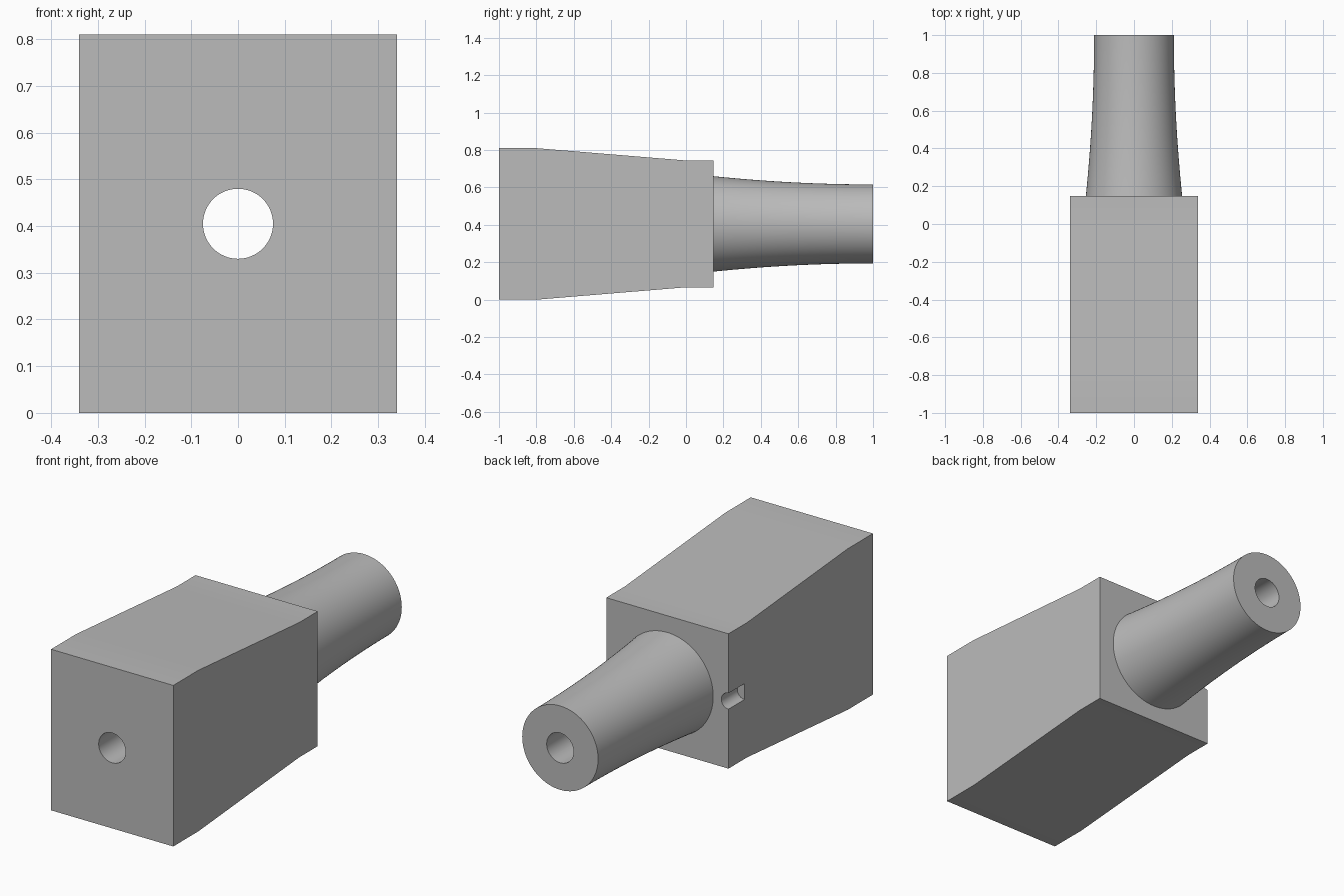
import bpy, bmesh, math
from mathutils import Matrix

cube = bpy.data.objects.get("Cube")
if cube:
    bpy.data.objects.remove(cube, do_unlink=True)

AXIS_Z = 0.405     # height of the bore axis
HALF_W = 0.34      # half width of the block
BLOCK_END = 0.148  # rear face of the block

grey = bpy.data.materials.new("plain grey")
grey.use_nodes = True
colour = (0.5, 0.5, 0.5, 1)
grey.diffuse_color = colour
grey.node_tree.nodes["Principled BSDF"].inputs["Base Color"].default_value = colour


def finish(name, bm):
    bmesh.ops.recalc_face_normals(bm, faces=bm.faces)
    mesh = bpy.data.meshes.new(name)
    bm.to_mesh(mesh)
    bm.free()
    mesh.materials.append(grey)
    obj = bpy.data.objects.new(name, mesh)
    bpy.context.collection.objects.link(obj)
    return obj


def rod(name, x, profile, sides):
    """Solid round bar along y from (y, radius) pairs."""
    bm = bmesh.new()
    rings = []
    for y, r in profile:
        angles = [2 * math.pi * i / sides for i in range(sides)]
        rings.append([bm.verts.new((x + r * math.cos(a), y, AXIS_Z + r * math.sin(a)))
                      for a in angles])
    for a, b in zip(rings, rings[1:]):
        for i in range(sides):
            j = (i + 1) % sides
            bm.faces.new((a[i], a[j], b[j], b[i]))
    bm.faces.new(rings[0])
    bm.faces.new(rings[-1])
    return finish(name, bm)


def combine(target, other, operation):
    other.hide_render = True
    mod = target.modifiers.new(operation.lower(), "BOOLEAN")
    mod.operation = operation
    mod.solver = "EXACT"
    mod.object = other
    bpy.context.view_layer.objects.active = target
    bpy.ops.object.modifier_apply(modifier=mod.name)
    bpy.data.objects.remove(other, do_unlink=True)


# Block: side profile that narrows towards the rear, extruded across x
half_heights = [(-1, 0.405), (-0.8, 0.405), (0, 0.339), (BLOCK_END, 0.339)]
outline = [(y, AXIS_Z + h) for y, h in half_heights]
outline += [(y, AXIS_Z - h) for y, h in reversed(half_heights)]
bm = bmesh.new()
side = bm.faces.new([bm.verts.new((-HALF_W, y, z)) for y, z in outline])
extruded = bmesh.ops.extrude_face_region(bm, geom=[side])["geom"]
moved = [g for g in extruded if isinstance(g, bmesh.types.BMVert)]
bmesh.ops.translate(bm, verts=moved, vec=(2 * HALF_W, 0, 0))
body = finish("block_with_neck", bm)

# Flared neck, widest where it meets the block
neck_start, steps = 0.1, 18
neck = []
for i in range(steps + 1):
    y = neck_start + (1 - neck_start) * i / steps
    neck.append((y, 0.211 + 0.044 * ((1 - y) / (1 - BLOCK_END)) ** 2))
combine(body, rod("neck", 0, neck, 96), "UNION")

# Bore through the full length
combine(body, rod("bore_cutter", 0, [(-1.1, 0.075), (1.1, 0.075)], 64), "DIFFERENCE")

# Half-round key slot in the rear edge of one side
slot = rod("slot_cutter", -HALF_W, [(BLOCK_END - 0.127, 0.04), (BLOCK_END + 0.1, 0.04)], 32)
combine(body, slot, "DIFFERENCE")

bpy.ops.object.select_all(action="DESELECT")
body.select_set(True)
bpy.context.view_layer.objects.active = body
bpy.ops.object.shade_smooth_by_angle(angle=math.radians(30))
